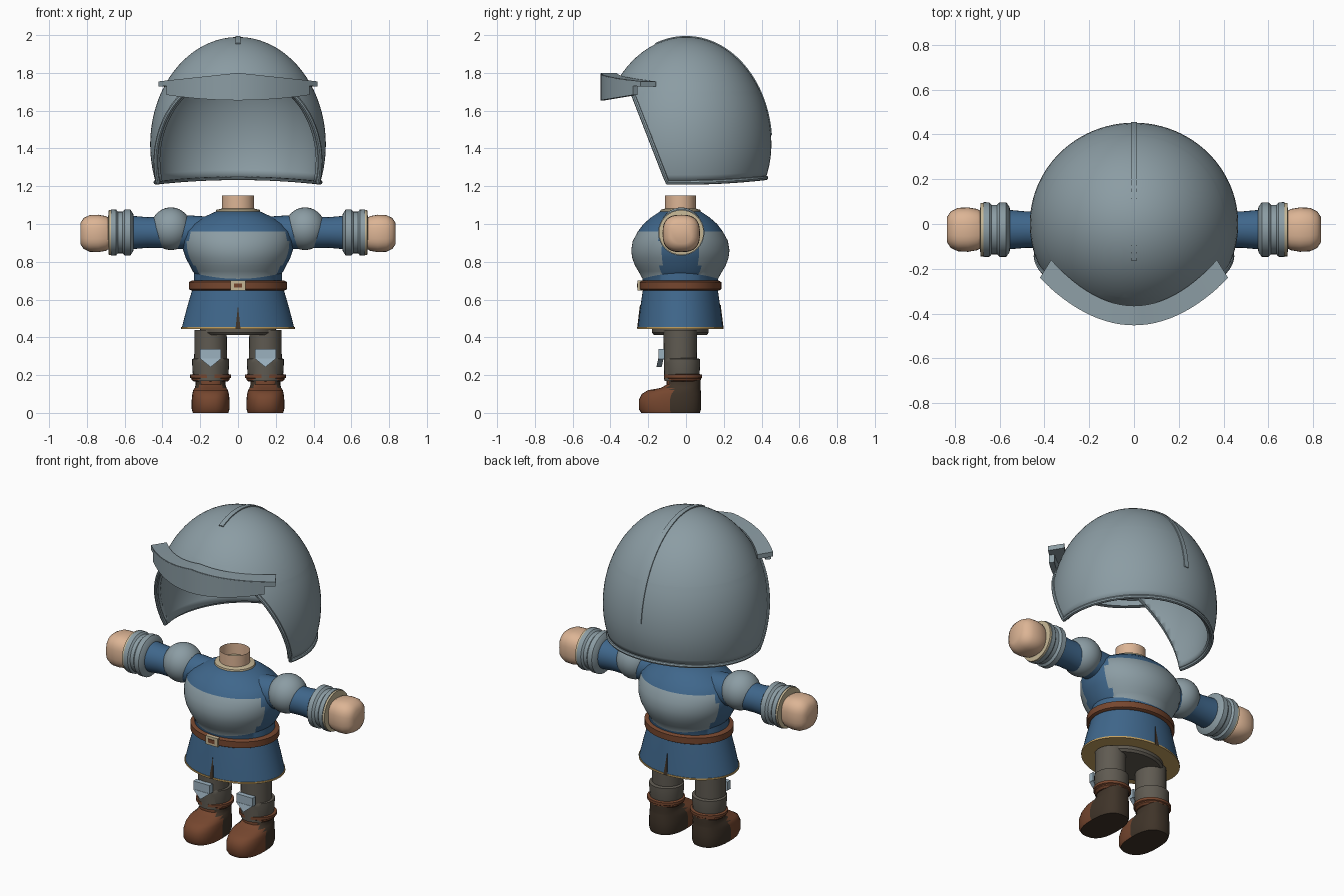
import bpy, bmesh
from math import sin, cos, pi, radians, copysign
from mathutils import Vector

if "Cube" in bpy.data.objects:
    bpy.data.objects.remove(bpy.data.objects["Cube"])


def material(name, r, g, b):
    m = bpy.data.materials.new(name)
    m.use_nodes = True
    m.diffuse_color = (r, g, b, 1)
    m.node_tree.nodes["Principled BSDF"].inputs["Base Color"].default_value = (r, g, b, 1)
    return m


STEEL = material("steel", .26, .335, .37)
BLUE = material("blue_cloth", .05, .135, .26)
BROWN = material("brown_leather", .18, .062, .028)
DARK = material("dark_leather", .05, .034, .022)
SKIN = material("skin", .72, .46, .3)
TAN = material("tan_trim", .56, .47, .3)
GREY = material("grey_cloth", .115, .103, .083)
PLATE = material("pale_steel", .33, .44, .52)
GOLD = material("gold_trim", .56, .36, .12)
CY = -.03  # body centre line in depth


def finish(name, bm, *mats, rule=None, angle=35):
    """Turn a bmesh into a shaded, coloured object."""
    bmesh.ops.recalc_face_normals(bm, faces=bm.faces)
    if rule:
        for f in bm.faces:
            f.material_index = rule(f.calc_center_median())
    me = bpy.data.meshes.new(name)
    bm.to_mesh(me)
    bm.free()
    for m in mats:
        me.materials.append(m)
    me.shade_smooth()
    me.set_sharp_from_angle(angle=radians(angle))
    ob = bpy.data.objects.new(name, me)
    bpy.context.scene.collection.objects.link(ob)
    return ob


def loft(rings, caps=(True, True)):
    """Skin closed rings of points, optionally capping each end."""
    bm = bmesh.new()
    loops = [[bm.verts.new(p) for p in r] for r in rings]
    n = len(loops[0])
    for a, b in zip(loops, loops[1:]):
        for i in range(n):
            j = (i + 1) % n
            bm.faces.new((a[i], a[j], b[j], b[i]))
    for cap, loop in zip(caps, (loops[0], loops[-1])):
        if cap:
            bm.faces.new(loop)
    return bm


def oval(a, b, n, power):
    for i in range(n):
        c, s = cos(2 * pi * i / n), sin(2 * pi * i / n)
        yield a * copysign(abs(c) ** power, c), b * copysign(abs(s) ** power, s)


def stack(rows, cx=0, n=40, power=1, caps=(True, True)):
    """Vertical loft; rows are (z, half width, half depth, centre y)."""
    return loft([[(cx + u, y + v, z) for u, v in oval(a, b, n, power)]
                 for z, a, b, y in rows], caps)


def limb(rows, side, z=.955, n=32, power=1):
    """Sideways loft; rows are (x, radius)."""
    return loft([[(side * x, CY + .005 + u, z + v) for u, v in oval(r, r, n, power)]
                 for x, r in rows])


def plate(points, depth):
    """Extrude a front outline towards the back."""
    return loft([points, [Vector(p) + Vector((0, depth, 0)) for p in points]])


# Helmet shell: dome with the face opening removed
rings = []
for k in range(27):
    phi = radians(-20.5 + 109.5 * k / 26)
    ring = []
    for u, v in oval(.465 * cos(phi), .452 * cos(phi), 96, 1):
        z = 1.42 + .57 * sin(phi)
        if z < 1.42 and v > 0:
            z += .025 * (1.42 - z) / .2 * (v / .43) ** 2
        ring.append((u, v, z))
    rings.append(ring)
bm = loft(rings, (False, True))
corner, slant, up = Vector((0, -.285, 1.7)), Vector((0, .475, .185)), Vector((0, 0, 1))
for normal in (slant, up):
    bmesh.ops.bisect_plane(bm, geom=bm.verts[:] + bm.edges[:] + bm.faces[:],
                           plane_co=corner, plane_no=normal)
opening = [f for f in bm.faces if (f.calc_center_median() - corner).dot(slant) < 0
           and f.calc_center_median().z < corner.z]
bmesh.ops.delete(bm, geom=opening, context="FACES")

# Rolled rim along the open edge of the helmet
rim_bm = bmesh.new()
copies = {}
for e in bm.edges:
    if e.is_boundary:
        for v in e.verts:
            if v not in copies:
                copies[v] = rim_bm.verts.new(v.co * 1)
        rim_bm.edges.new([copies[v] for v in e.verts])
helmet = finish("helmet_shell", bm, STEEL)
shell = helmet.modifiers.new("thickness", "SOLIDIFY")
shell.thickness, shell.offset = .025, -1
rim = finish("helmet_rim", rim_bm, STEEL)
bpy.ops.object.select_all(action="DESELECT")
rim.select_set(True)
bpy.context.view_layer.objects.active = rim
bpy.ops.object.convert(target="CURVE")
rim = bpy.context.view_layer.objects.active
rim.data.bevel_depth, rim.data.bevel_resolution = .012, 2
if not rim.data.materials:
    rim.data.materials.append(STEEL)

# Thin crest strip running from the brow to the back
strip = []
for k in range(25):
    t = radians(-21 + 106 * k / 24)
    strip.append([(x, r * .452 / .57 * sin(t), 1.42 + r * cos(t))
                  for x, r in ((-.014, .56), (-.014, .576), (.014, .576), (.014, .56))])
finish("helmet_crest", loft(strip), STEEL)

# Visor: sloping shelf and the upright brow band below it
shelf, band = [], []
for k in range(25):
    t = k / 12 - 1
    top = 1.80 - .045 * abs(t)
    out, back = (.42 * t, -.45 + .21 * t * t), (.37 * t, -.365 + .205 * t * t)
    shelf.append([(*out, top), (*back, top), (*back, top - .028), (*out, top - .028)])
    t *= .9
    top = 1.797 - .045 * abs(t)
    x, y, low = .42 * t, -.452 + .21 * t * t, 1.655 + .035 * t * t
    band.append([(x, y, top), (x * .95, y + .025, top), (x * .95, y + .025, low), (x, y, low)])
finish("visor_shelf", loft(shelf), STEEL)
finish("visor_band", loft(band), STEEL)

# Neck and collar
finish("neck", stack([(1.04, .086, .082, CY), (1.15, .086, .082, CY)],
                     caps=(True, False)), SKIN)
finish("collar", stack([(1.05, .12, .11, CY), (1.075, .115, .105, CY), (1.082, .085, .08, CY)]), TAN)

# Torso with steel chest and back plates
torso_rows = [(.66, .235, .2), (.71, .232, .2), (.75, .24, .222), (.78, .255, .24), (.82, .277, .255),
              (.86, .29, .26), (.91, .295, .252), (.96, .284, .225), (1.0, .245, .195),
              (1.035, .185, .155), (1.065, .12, .11)]
bm = stack([(*r, CY) for r in torso_rows], n=64)
for v in bm.verts:
    if abs(v.co.z - .71) < .001:
        v.co.z += .03 * (v.co.x / .232) ** 2
finish("torso", bm, BLUE, STEEL,
       rule=lambda c: int(.72 < c.z < .955 and abs(c.y - CY) > .105))

# Belt and buckle
finish("belt", stack([(.648, .245, .205, CY), (.655, .26, .217, CY), (.692, .26, .217, CY),
                      (.7, .245, .205, CY)], n=56), BROWN)
for name, w, h, y, mat in (("buckle", .04, .026, -.256, TAN), ("buckle_centre", .022, .011, -.26, BROWN)):
    finish(name, plate([(-w, y, .674 - h), (w, y, .674 - h), (w, y, .674 + h), (-w, y, .674 + h)], .02), mat)

# Skirt, hem, slits and hips
finish("skirt", stack([(.45, .298, .225, CY), (.55, .272, .213, CY), (.66, .24, .197, CY)],
                      n=56, caps=(False, True)), BLUE)
finish("skirt_hem", stack([(.445, .295, .222, CY), (.445, .301, .228, CY), (.455, .301, .228, CY),
                           (.455, .294, .221, CY)], n=56), GOLD)
for name, d in (("front_slit", -1), ("back_slit", 1)):
    near, far = CY + d * .229, CY + d * .214
    finish(name, plate([(-.013, near, .447), (.013, near, .447), (0, far, .57)], -d * .006), DARK)
finish("hips", stack([(.412, .185, .14, CY), (.425, .2, .15, CY), (.6, .2, .15, CY)]), GREY)

for side, label in ((1, "left"), (-1, "right")):
    # Arms
    finish(label + "_sleeve", limb([(.1, .08), (.25, .09), (.4, .083), (.48, .081), (.58, .09)], side), BLUE)
    ball = [(.355 + .108 * sin(radians(a)), .113 * cos(radians(a))) for a in range(-84, 67, 10)]
    finish(label + "_shoulder_guard", limb(ball, side, .975), STEEL, angle=50)
    finish(label + "_cuff", limb([(.552, .08), (.555, .1), (.57, .122), (.6, .122), (.612, .11),
                                  (.635, .11), (.645, .121), (.672, .123), (.674, .09)], side), STEEL)
    finish(label + "_cuff_trim", limb([(.66, .09), (.666, .119), (.684, .119), (.688, .08)], side), TAN)
    finish(label + "_hand", limb([(.66, .07), (.7, .092), (.74, .099), (.785, .097), (.817, .082),
                                  (.835, .055)], side, .95, power=.75), SKIN, angle=60)

    # Legs and leg wraps
    cx = side * .145
    finish(label + "_leg", stack([(.17, .085, .085, CY), (.28, .087, .087, CY),
                                  (.44, .085, .09, CY)], cx, 28), GREY)
    finish(label + "_leg_wrap", stack([(.19, .09, .088, CY + .01), (.21, .095, .092, CY + .01),
                                       (.265, .098, .095, CY + .01), (.285, .098, .095, CY + .01),
                                       (.29, .085, .085, CY)], cx, 28), GREY)
    finish(label + "_boot_strap", stack([(.165, .088, .085, CY + .015), (.175, .1, .094, CY + .015),
                                         (.182, .1, .094, CY + .015), (.186, .108, .1, CY + .015),
                                         (.202, .108, .1, CY + .015), (.206, .09, .085, CY + .015)],
                                        cx, 28), BROWN)

    # Boots: brown toe, dark heel and sole
    boot = [(0, .094, .155, -.082), (.02, .1, .165, -.085), (.07, .1, .165, -.085),
            (.1, .097, .157, -.077), (.12, .092, .14, -.062), (.132, .084, .105, -.028),
            (.15, .079, .09, -.012), (.18, .08, .09, -.012)]
    finish(label + "_boot", stack(boot, cx, 32, .8), BROWN, DARK,
           rule=lambda c: int(c.y > -.088 or c.z < .001), angle=50)

    # Knee guard: flat top with a pointed lower flap
    finish(label + "_knee_guard", plate([(cx - .055, -.145, .337), (cx - .055, -.145, .285),
                                         (cx + .055, -.145, .285), (cx + .055, -.145, .337)], .03), PLATE)
    finish(label + "_knee_point", plate([(cx - .055, -.147, .287), (cx, -.157, .242),
                                         (cx + .055, -.147, .287)], .028), PLATE)
